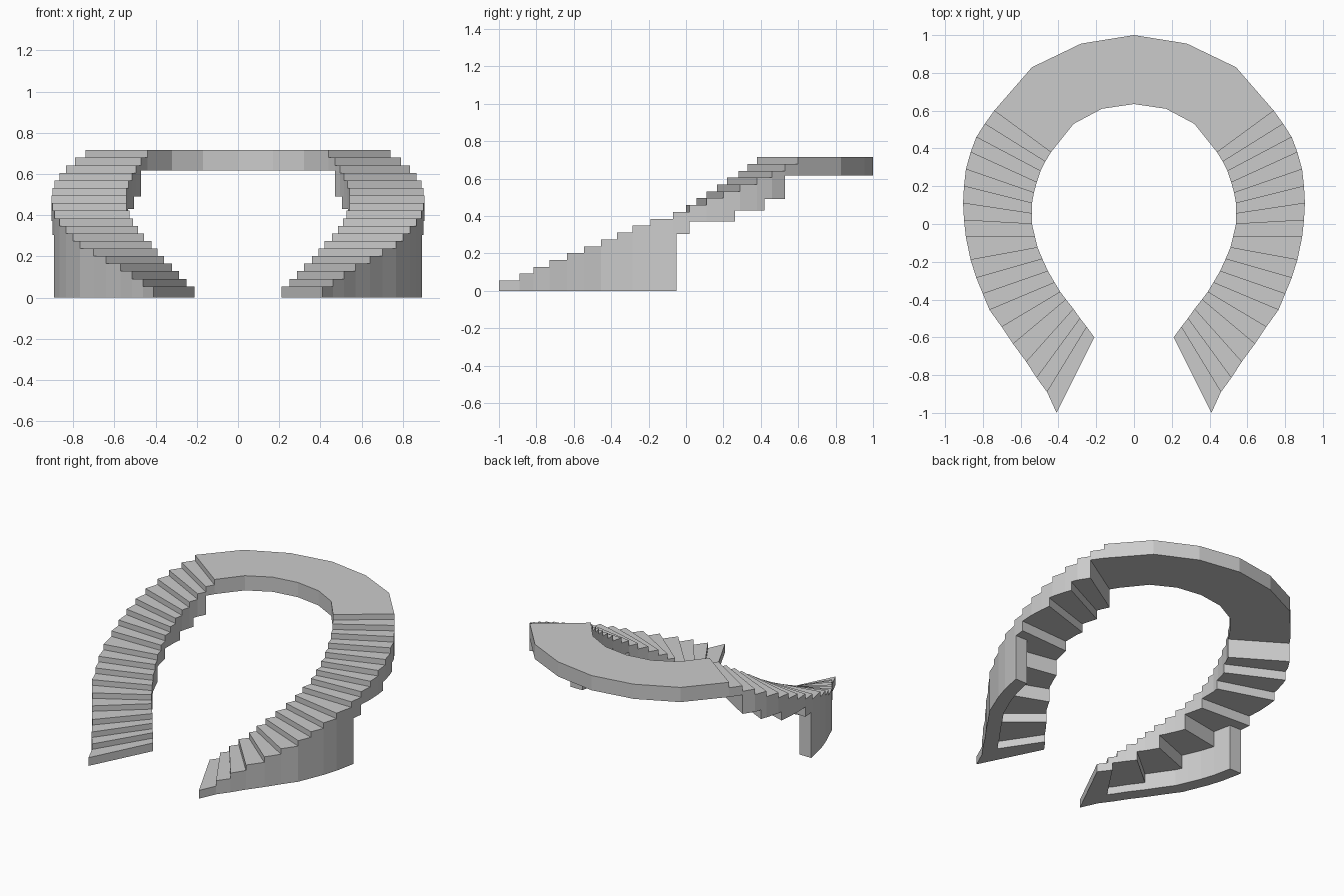
import bpy, bmesh
from mathutils import Vector

if "Cube" in bpy.data.objects:
    bpy.data.objects.remove(bpy.data.objects["Cube"])

# Plan of the right half: riser lines 0..18, then landing corners (outer and inner edge)
OUTER = [(.41, -1), (.46, -.89), (.515, -.815), (.57, -.73), (.64, -.635), (.70, -.545),
         (.765, -.455), (.80, -.37), (.835, -.285), (.865, -.19), (.89, -.07), (.90, .02),
         (.905, .11), (.90, .20), (.89, .29), (.865, .38), (.835, .46), (.79, .53),
         (.74, .60), (.54, .83), (.28, .955), (0, 1)]
INNER = [(.21, -.60), (.25, -.545), (.285, -.50), (.32, -.45), (.36, -.40), (.39, -.36),
         (.42, -.31), (.455, -.25), (.485, -.185), (.51, -.125), (.525, -.065), (.54, 0),
         (.54, .055), (.54, .11), (.53, .165), (.515, .22), (.495, .28), (.47, .33),
         (.44, .38), (.32, .53), (.17, .61), (0, .635)]
# Underside: (start position along the flight, height)
SOFFIT = [(0, 0), (1.5, .05), (4, .11), (6.5, .20), (9, .305), (11, .372),
          (13.7, .43), (15.5, .49), (17, .617)]
WALL_START, WALL_END = 1.5, 10.2


def at(path, t):
    i = min(int(t), len(path) - 2)
    return Vector(path[i]).lerp(Vector(path[i + 1]), t - i)


def tread(t):
    return .055 + .0367 * min(int(t + 1e-4), 18)


def soffit(t):
    return [z for s, z in SOFFIT if s <= t + 1e-4][-1]


def build(name, stations, inner, top, bottom, lid, end_cap):
    """Sweep a stepped band along the plan, mirrored to the other side."""
    bm = bmesh.new()

    def quad(a, za, b, zb, c, zc, d, zd):
        bm.faces.new([bm.verts.new((p.x, p.y, z)) for p, z in
                      ((a, za), (b, zb), (c, zc), (d, zd))])

    def cross(o, n, z0, z1):
        if abs(z1 - z0) > 1e-5:
            quad(o, z0, n, z0, n, z1, o, z1)

    segs = list(zip(stations, stations[1:]))
    for k, (t0, t1) in enumerate(segs):
        o0, o1, n0, n1 = at(OUTER, t0), at(OUTER, t1), inner(t0), inner(t1)
        zt, zb = top(t0), bottom(t0)
        if lid:
            quad(n0, zt, o0, zt, o1, zt, n1, zt)
        quad(n0, zb, n1, zb, o1, zb, o0, zb)
        quad(o0, zb, o1, zb, o1, zt, o0, zt)
        quad(n0, zb, n0, zt, n1, zt, n1, zb)
        if k == 0:
            cross(o0, n0, zb, zt)
        else:
            tp = segs[k - 1][0]
            if lid:
                cross(o0, n0, top(tp), zt)
            cross(o0, n0, bottom(tp), zb)
        if k == len(segs) - 1 and end_cap:
            cross(o1, n1, zb, zt)
    bmesh.ops.remove_doubles(bm, verts=bm.verts, dist=1e-4)
    bmesh.ops.recalc_face_normals(bm, faces=bm.faces)
    me = bpy.data.meshes.new(name)
    bm.to_mesh(me)
    bm.free()
    ob = bpy.data.objects.new(name, me)
    bpy.context.collection.objects.link(ob)
    mod = ob.modifiers.new("mirror", 'MIRROR')
    mod.use_axis[0] = True


breaks = {float(i) for i in range(22)} | {float(s) for s, z in SOFFIT}

# Stair flights and curved landing
build("stair_and_landing", sorted(breaks), lambda t: at(INNER, t), tread, soffit, True, False)

# Supporting wall under the outer edge of each flight
wall = sorted({t for t in breaks if WALL_START <= t < WALL_END} | {WALL_END})
build("outer_support_wall", wall, lambda t: at(OUTER, t).lerp(at(INNER, t), .24),
      soffit, lambda t: 0, False, True)
